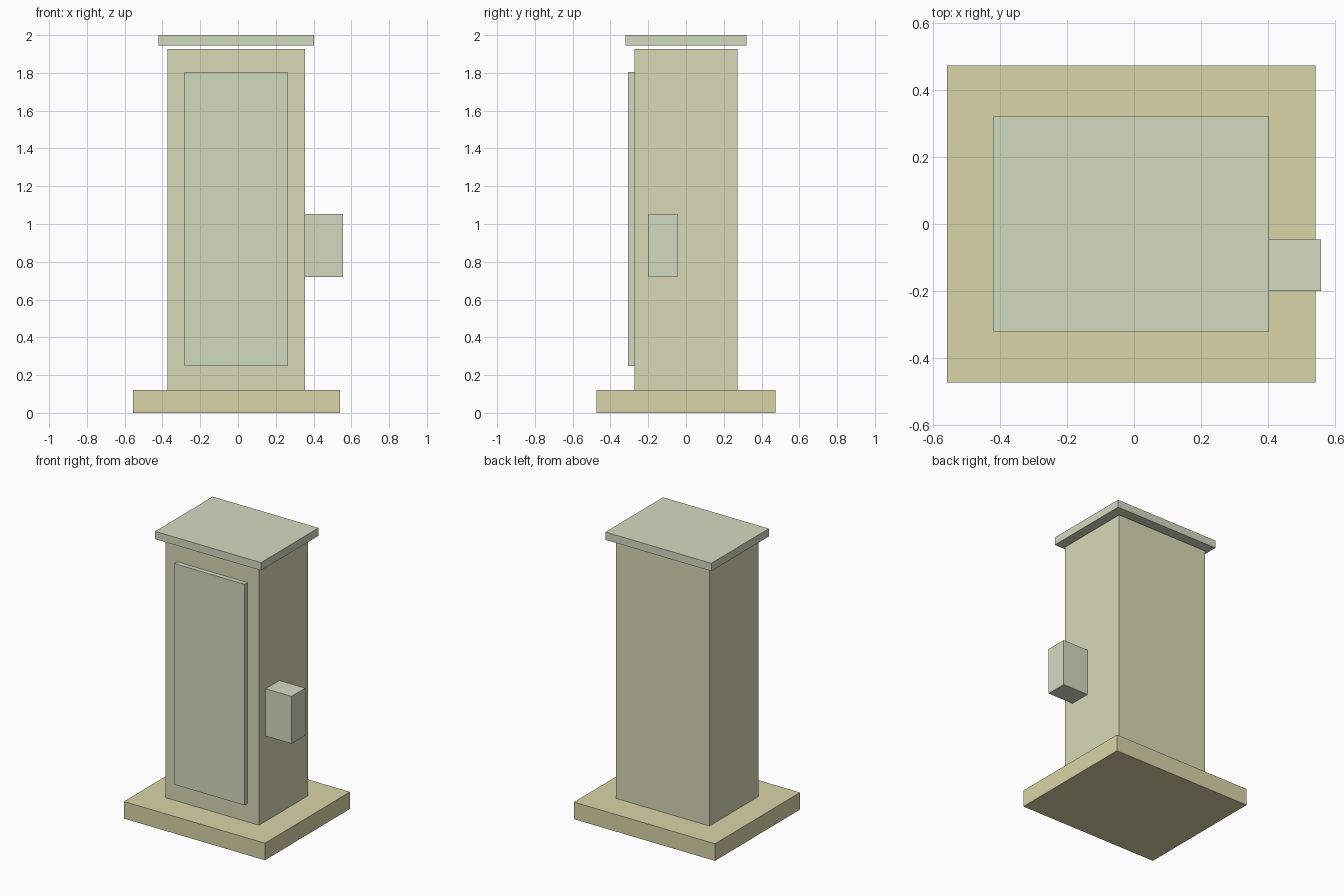
import bpy
import bmesh
from mathutils import Vector

if "Cube" in bpy.data.objects:
    bpy.data.objects.remove(bpy.data.objects["Cube"])


def paint(name, rgb):
    mat = bpy.data.materials.new(name)
    mat.diffuse_color = (*rgb, 1)
    mat.use_nodes = True
    mat.node_tree.nodes["Principled BSDF"].inputs["Base Color"].default_value = mat.diffuse_color
    return mat


def box(name, lo, hi, mat):
    """Flat-sided box between two opposite corners."""
    lo, hi = Vector(lo), Vector(hi)
    bm = bmesh.new()
    bmesh.ops.create_cube(bm, size=1)
    bmesh.ops.scale(bm, vec=hi - lo, verts=bm.verts)
    mesh = bpy.data.meshes.new(name)
    bm.to_mesh(mesh)
    bm.free()
    mesh.materials.append(mat)
    obj = bpy.data.objects.new(name, mesh)
    obj.location = (lo + hi) / 2
    bpy.context.collection.objects.link(obj)
    return obj


sand = paint("sand", (0.70, 0.66, 0.39))
olive = paint("olive", (0.69, 0.70, 0.47))
sage = paint("sage", (0.65, 0.71, 0.53))

# Plinth and cabinet body
box("plinth", (-0.557, -0.473, 0), (0.541, 0.473, 0.12), sand)
box("cabinet_body", (-0.374, -0.273, 0.12), (0.355, 0.273, 1.926), olive)

# Roof cap, with a narrow ventilation gap beneath it
box("roof_cap", (-0.421, -0.32, 1.945), (0.403, 0.32, 2), sage)

# Front door panel and side meter box
box("door_panel", (-0.284, -0.306, 0.249), (0.265, -0.273, 1.805), sage)
box("side_box", (0.355, -0.199, 0.72), (0.557, -0.046, 1.053), sage)
